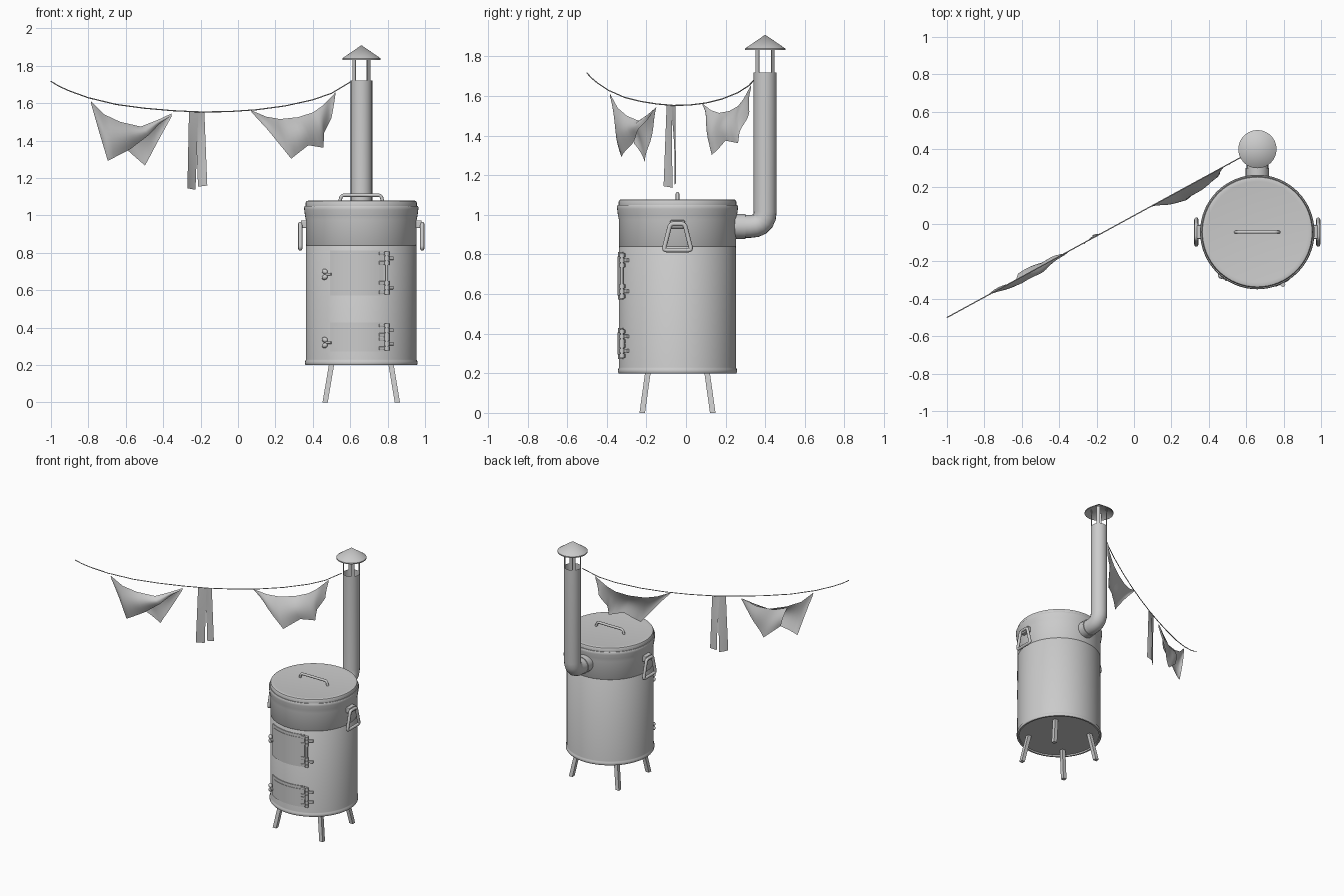
import bpy, bmesh, math
from mathutils import Vector

if "Cube" in bpy.data.objects:
    bpy.data.objects.remove(bpy.data.objects["Cube"])

CX, CY, R = 0.659, -0.043, 0.296      # barrel axis and radius
PX, PY, PR = 0.66, 0.40, 0.058        # chimney axis and radius


def make(name, verts, faces, smooth=35):
    me = bpy.data.meshes.new(name)
    me.from_pydata([tuple(v) for v in verts], [], faces)
    bm = bmesh.new()
    bm.from_mesh(me)
    bmesh.ops.remove_doubles(bm, verts=bm.verts, dist=1e-5)
    bmesh.ops.recalc_face_normals(bm, faces=bm.faces)
    bm.to_mesh(me)
    bm.free()
    ob = bpy.data.objects.new(name, me)
    bpy.context.collection.objects.link(ob)
    if smooth:
        bpy.ops.object.select_all(action='DESELECT')
        ob.select_set(True)
        bpy.context.view_layer.objects.active = ob
        bpy.ops.object.shade_smooth_by_angle(angle=math.radians(smooth))
    return ob


def lathe(name, prof, cx, cy, n=64):
    verts, faces, m = [], [], len(prof)
    for i in range(n):
        a = 2 * math.pi * i / n
        verts += [(cx + r * math.cos(a), cy + r * math.sin(a), z) for r, z in prof]
    for i in range(n):
        for j in range(m - 1):
            k = (i + 1) % n
            faces.append((i * m + j, k * m + j, k * m + j + 1, i * m + j + 1))
    return make(name, verts, faces)


def hexa(name, low, high, smooth=0):
    # box from a lower and an upper ring of four corners
    faces = [(3, 2, 1, 0), (4, 5, 6, 7)] + [(i, (i + 1) % 4, (i + 1) % 4 + 4, i + 4) for i in range(4)]
    return make(name, low + high, faces, smooth)


def box(name, c, s, rot=0, bevel=0):
    ring = []
    for dz in (-1, 1):
        for sx, sy in ((-1, -1), (1, -1), (1, 1), (-1, 1)):
            x, y = sx * s[0] / 2, sy * s[1] / 2
            ring.append((c[0] + x * math.cos(rot) - y * math.sin(rot),
                         c[1] + x * math.sin(rot) + y * math.cos(rot), c[2] + dz * s[2] / 2))
    ob = hexa(name, ring[:4], ring[4:])
    if bevel:
        m = ob.modifiers.new("bevel", 'BEVEL')
        m.width, m.segments = bevel, 2
    return ob


def tube(name, pts, r, cyclic=False, caps=True, res=4):
    cu = bpy.data.curves.new(name, 'CURVE')
    cu.dimensions = '3D'
    cu.bevel_depth, cu.bevel_resolution, cu.use_fill_caps = r, res, caps
    sp = cu.splines.new('POLY')
    sp.points.add(len(pts) - 1)
    for p, q in zip(sp.points, pts):
        p.co = (*q, 1)
    sp.use_cyclic_u, sp.use_smooth = cyclic, True
    ob = bpy.data.objects.new(name, cu)
    bpy.context.collection.objects.link(ob)
    return ob


def rounded(pts, d, cyclic=False):
    # replace each corner with a short arc
    out, n = [], len(pts)
    pts = [Vector(p) for p in pts]
    for i, p in enumerate(pts):
        if not cyclic and i in (0, n - 1):
            out.append(p)
            continue
        a = p + (pts[i - 1] - p).normalized() * d
        b = p + (pts[(i + 1) % n] - p).normalized() * d
        out += [a * (1 - t) ** 2 + p * 2 * t * (1 - t) + b * t * t for t in (k / 5 for k in range(6))]
    return out


def on_barrel(dx, r, z):
    a = math.asin(dx / r)
    return (CX + r * math.sin(a), CY - r * math.cos(a), z), a


def curved_panel(name, x0, x1, z0, z1, r0, r1, n=12):
    verts, faces = [], []
    for i in range(n + 1):
        a = math.asin((x0 + (x1 - x0) * i / n - CX) / R)
        for r, z in ((r0, z0), (r1, z0), (r1, z1), (r0, z1)):
            verts.append((CX + r * math.sin(a), CY - r * math.cos(a), z))
    for i in range(n):
        for j in range(4):
            k = (j + 1) % 4
            faces.append((4 * i + j, 4 * i + k, 4 * i + 4 + k, 4 * i + 4 + j))
    faces += [(0, 1, 2, 3), tuple(4 * n + j for j in (3, 2, 1, 0))]
    return make(name, verts, faces)


# barrel body with rolled rims, and lid
lathe("barrel", [(0, .21), (.283, .21), (.285, .2), (.297, .2), (.301, .206), (.301, .218), (.297, .225),
                 (R, .23), (R, .837), (R - .002, .84), (R, .843), (R, .975), (.301, 1.0), (.305, 1.03),
                 (.306, 1.043), (.302, 1.05), (.293, 1.05)], CX, CY)
lathe("lid", [(.293, 1.045), (.297, 1.05), (.297, 1.068), (.293, 1.076), (.284, 1.079), (.27, 1.077), (0, 1.077)], CX, CY)
tube("lid_handle", rounded([(CX - .115, CY, 1.075), (CX - .105, CY, 1.108), (CX + .105, CY, 1.108),
                            (CX + .115, CY, 1.075)], .015), .009)

# splayed legs
for sx in (-1, 1):
    for sy in (-1, 1):
        rings = []
        for ox, oy, z in ((.193, .178, 0), (.157, .148, .215)):
            rings.append([(CX + sx * ox + dx * .014, CY + sy * oy + dy * .014, z)
                          for dx, dy in ((-1, -1), (1, -1), (1, 1), (-1, 1))])
        hexa("leg", *rings)

# side carrying handles with brackets
for s in (-1, 1):
    box("handle_bracket", (CX + s * .305, CY, .953), (.036, .074, .042), 0, .006)
    x = CX + s * .326
    tube("side_handle", rounded([(x, CY - .036, .955), (x, CY + .036, .955), (x, CY + .07, .822),
                                 (x, CY - .07, .822)], .016, True), .011, True)

# doors with raised panel, hinges and latch
for label, z0, z1, zl in (("upper", .572, .813, .685), ("lower", .272, .428, .32)):
    curved_panel(label + "_door", .495, .775, z0, z1, .29, .301)
    curved_panel(label + "_door_panel", .517, .752, z0 + .022, z1 - .022, .29, .304)
    (hx, hy, _), a = on_barrel(.137, .312, 0)
    tube(label + "_hinge_pin", [(hx, hy, z0 + .005), (hx, hy, z1 - .005)], .007)
    for e, zc in ((-1, z0 + .042), (1, z1 - .042)):
        for k in (-1, 0, 1):
            tube(label + "_hinge_knuckle", [(hx, hy, zc + k * .025 - .011), (hx, hy, zc + k * .025 + .011)], .013)
            (qx, qy, _), b = on_barrel(.137 + (.012 if k == 0 else -.02), .301, 0)
            box(label + "_hinge_plate", (qx, qy, zc + k * .025), (.05, .014, .018), b, .003)
    (lx, ly, _), a = on_barrel(-.178, .303, 0)
    box(label + "_latch_bar", (lx, ly, zl), (.045, .014, .014), a, .003)
    for e in (-1, 1):
        (kx, ky, _), a = on_barrel(-.195, .306, 0)
        bpy.ops.mesh.primitive_uv_sphere_add(segments=16, ring_count=8, location=(kx, ky, zl + e * .015))
        knob = bpy.context.object
        knob.name = label + "_latch_wing"
        knob.scale = (.018, .013, .014)
        knob.rotation_euler = (0, e * .4, a)
        bpy.ops.object.shade_smooth()

# chimney pipe, collar, cap and struts
tube("chimney", rounded([(PX, .22, .942), (PX, PY, .942), (PX, PY, 1.72)], .075), PR, caps=False, res=8)
tube("chimney_collar", [(PX, .22, .942), (PX, .30, .942)], .063, res=8)
lathe("chimney_cap", [(0, 1.91), (.102, 1.84), (.102, 1.832), (0, 1.9)], PX, PY, 48)
for i in range(4):
    a = math.pi / 4 + i * math.pi / 2
    box("cap_strut", (PX + .054 * math.cos(a), PY + .054 * math.sin(a), 1.775), (.004, .024, .17), a)


# washing line
def line_y(x):
    return -.5 + .545 * (x + 1)


rope = [(-1, 1.717), (-.96, 1.692), (-.9, 1.665), (-.8, 1.629), (-.65, 1.593), (-.5, 1.573), (-.35, 1.56),
        (-.2, 1.553), (-.05, 1.555), (.1, 1.565), (.25, 1.585), (.4, 1.618), (.5, 1.653), (.6, 1.713)]
tube("washing_line", [(x, line_y(x), z) for x, z in rope], .003, res=2)


def cloth(name, cols, steps=4, rows=8, ripple=.006):
    # columns: top x, top z, bottom x, bottom z, middle bulge, bottom offset
    verts, faces = [], []
    dense = []
    for c, d in zip(cols, cols[1:]):
        dense += [[p + (q - p) * k / steps for p, q in zip(c, d)] for k in range(steps)]
    dense.append(cols[-1])
    for i, (xt, zt, xb, zb, mid, off) in enumerate(dense):
        for j in range(rows + 1):
            v = j / rows
            o = mid * math.sin(math.pi * v) + off * v + ripple * v * math.sin(i * .9)
            x = xt + (xb - xt) * v
            verts.append((x + .48 * -o * .3, line_y(x) + o, zt + (zb - zt) * v))
    m = rows + 1
    for i in range(len(dense) - 1):
        for j in range(rows):
            faces.append((i * m + j, i * m + m + j, i * m + m + j + 1, i * m + j + 1))
    return make(name, verts, faces, 60)


# left cloth: two overlapping hanging points
cloth("left_cloth_front", [(-.787, 1.612, -.785, 1.595, 0, 0), (-.715, 1.54, -.695, 1.292, -.02, .01),
                           (-.63, 1.5, -.575, 1.355, -.03, -.01), (-.52, 1.475, -.48, 1.43, -.02, -.02),
                           (-.43, 1.51, -.42, 1.49, -.01, -.01), (-.355, 1.545, -.355, 1.535, 0, 0)])
cloth("left_cloth_back", [(-.63, 1.49, -.6, 1.36, .015, .02), (-.55, 1.47, -.495, 1.267, .01, .02),
                          (-.45, 1.49, -.44, 1.37, .01, .01), (-.355, 1.545, -.355, 1.53, 0, 0)])

# middle cloth: two narrow strips over the line
cloth("middle_cloth_left", [(-.262, 1.557, -.272, 1.145, 0, -.01), (-.212, 1.557, -.226, 1.137, 0, .01)], ripple=.002)
cloth("middle_cloth_right", [(-.225, 1.555, -.212, 1.153, .008, .012), (-.18, 1.555, -.165, 1.16, 0, -.005)], ripple=.002)

# right cloth: larger, swinging forwards
cloth("right_cloth", [(.07, 1.562, .072, 1.553, 0, 0), (.15, 1.528, .145, 1.47, -.01, -.02),
                      (.225, 1.515, .275, 1.303, -.02, -.07), (.32, 1.525, .37, 1.375, -.03, -.04),
                      (.4, 1.55, .452, 1.362, -.02, -.035), (.45, 1.585, .458, 1.44, -.01, -.01),
                      (.485, 1.62, .5, 1.52, 0, 0), (.522, 1.658, .52, 1.64, 0, 0)])
